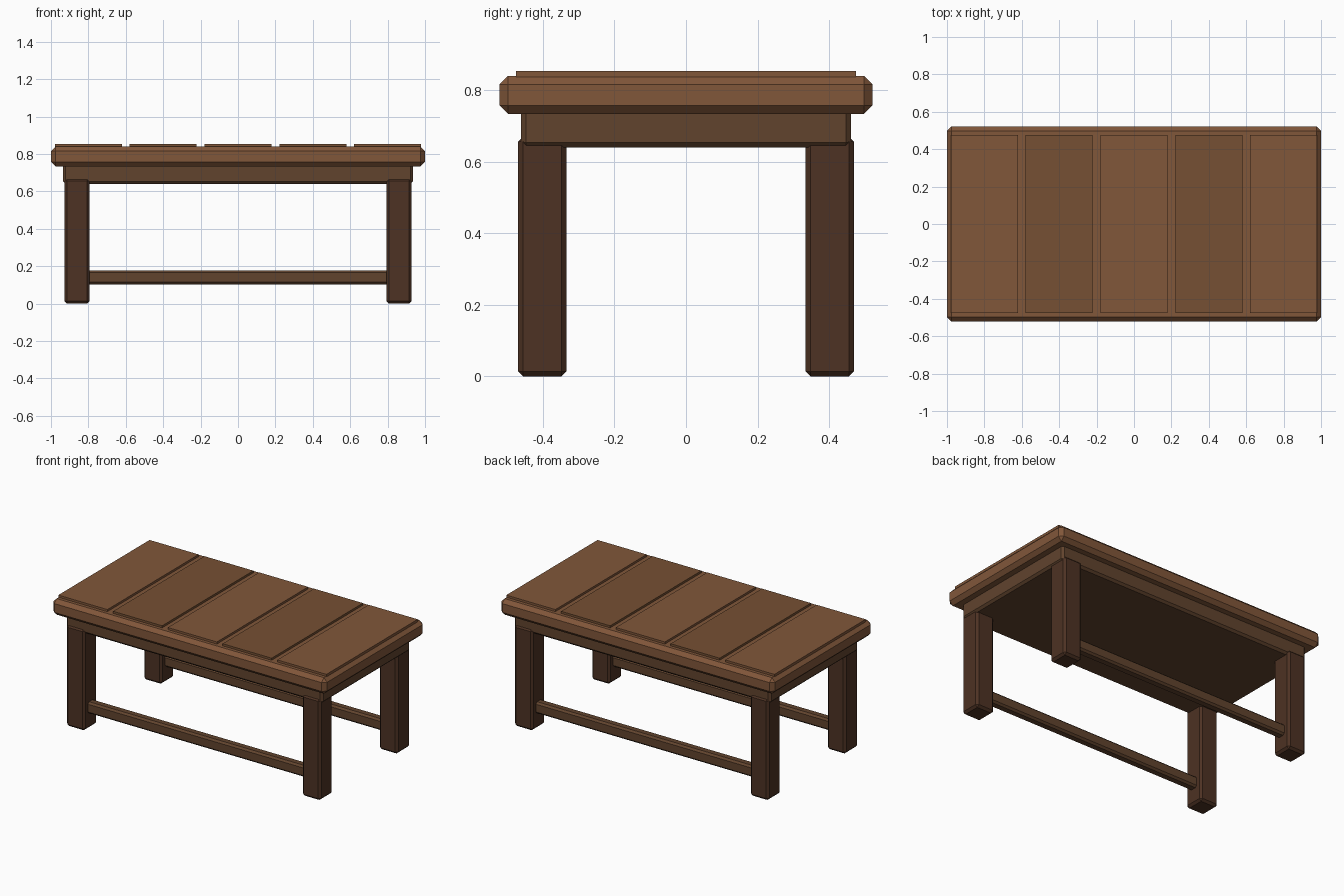
import bpy

if "Cube" in bpy.data.objects:
    bpy.data.objects.remove(bpy.data.objects["Cube"])


def material(name, rgb):
    m = bpy.data.materials.new(name)
    m.diffuse_color = (*rgb, 1)
    m.use_nodes = True
    m.node_tree.nodes["Principled BSDF"].inputs["Base Color"].default_value = m.diffuse_color
    return m


TOP = material("top_wood", (0.22, 0.095, 0.042))
DARK_PLANK = material("dark_plank_wood", (0.18, 0.08, 0.033))
APRON = material("apron_wood", (0.12, 0.057, 0.027))
LEG = material("leg_wood", (0.075, 0.032, 0.017))


def box(name, lo, hi, mat, bevel=0.0):
    """Box between two corners with an optional single-segment chamfer."""
    bpy.ops.mesh.primitive_cube_add(size=1, location=[(a + b) / 2 for a, b in zip(lo, hi)])
    o = bpy.context.object
    o.name = name
    o.scale = [b - a for a, b in zip(lo, hi)]
    bpy.ops.object.transform_apply(location=False, rotation=False, scale=True)
    o.data.materials.append(mat)
    if bevel:
        mod = o.modifiers.new("chamfer", 'BEVEL')
        mod.width = bevel
        mod.segments = 1
    return o


# Table top slab and the solid apron block below it
box("table_top", (-1, -0.522, 0.734), (1, 0.522, 0.84), TOP, 0.024)
box("apron", (-0.936, -0.461, 0.64), (0.936, 0.461, 0.76), APRON, 0.014)

# Five raised planks, alternating colour
for i in range(5):
    x = -0.8 + 0.4 * i
    box(f"plank_{i + 1}", (x - 0.179, -0.476, 0.825), (x + 0.179, 0.476, 0.854),
        DARK_PLANK if i % 2 else TOP)

# Legs and the long stretchers between them
for side, sy in (("front", -1), ("back", 1)):
    y = sy * 0.402
    for end, sx in (("left", -1), ("right", 1)):
        x = sx * 0.861
        box(f"{side}_{end}_leg", (x - 0.067, y - 0.068, 0), (x + 0.067, y + 0.068, 0.67), LEG, 0.014)
    box(f"{side}_stretcher", (-0.82, y - 0.03, 0.103), (0.82, y + 0.03, 0.178), APRON, 0.012)
